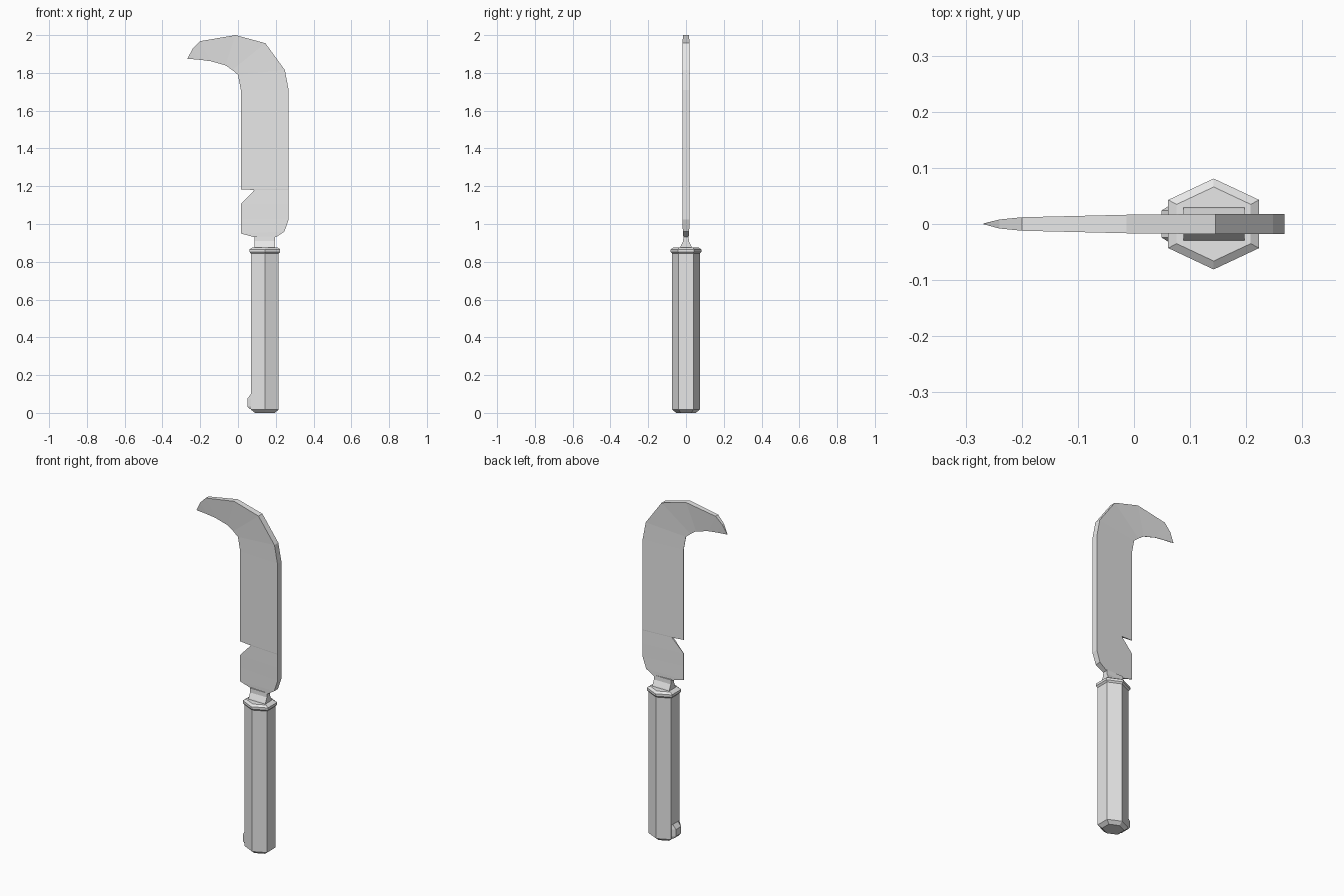
import bpy
import bmesh

cube = bpy.data.objects.get("Cube")
if cube:
    bpy.data.objects.remove(cube, do_unlink=True)

steel = bpy.data.materials.new("plain grey")
GREY = (0.8, 0.8, 0.8, 1)
steel.diffuse_color = GREY
steel.use_nodes = True
steel.node_tree.nodes["Principled BSDF"].inputs["Base Color"].default_value = GREY

CX = 0.142  # handle axis


def loft(name, rings):
    """Join closed rings of equal length with quads and cap both ends."""
    bm = bmesh.new()
    loops = [[bm.verts.new(p) for p in ring] for ring in rings]
    n = len(loops[0])
    for a, b in zip(loops, loops[1:]):
        for i in range(n):
            j = (i + 1) % n
            bm.faces.new((a[i], a[j], b[j], b[i]))
    bm.faces.new(loops[0][::-1])
    bm.faces.new(loops[-1])
    bmesh.ops.remove_doubles(bm, verts=bm.verts, dist=0.0001)
    bmesh.ops.recalc_face_normals(bm, faces=bm.faces)
    mesh = bpy.data.meshes.new(name)
    bm.to_mesh(mesh)
    bm.free()
    mesh.materials.append(steel)
    obj = bpy.data.objects.new(name, mesh)
    bpy.context.collection.objects.link(obj)
    return obj


def hexagon(r, z):
    h = r * 0.53
    pts = [(0, r), (-r, h), (-r, -h), (0, -r), (r, -h), (r, h)]
    return [(CX + x, y, z) for x, y in pts]


def rectangle(x0, x1, y, z):
    return [(x0, -y, z), (x1, -y, z), (x1, y, z), (x0, y, z)]


# Blade: wedge sections, cutting edge (x, z), spine (x, z), half thickness of each
sections = [
    (0.087, 0.93, 0.2, 0.93, 0.005, 0.014),
    (0.015, 0.95, 0.246, 0.96, 0.001, 0.017),
    (0.015, 1.03, 0.268, 1.025, 0.001, 0.018),
    (0.015, 1.105, 0.268, 1.105, 0.001, 0.018),
    (0.087, 1.18, 0.268, 1.18, 0.005, 0.018),
    (0.015, 1.184, 0.268, 1.184, 0.001, 0.018),
    (0.015, 1.71, 0.268, 1.71, 0.001, 0.018),
    (0.0, 1.79, 0.248, 1.815, 0.001, 0.018),
    (-0.03, 1.815, 0.145, 1.957, 0.001, 0.018),
    (-0.066, 1.84, -0.013, 2.0, 0.001, 0.0165),
    (-0.145, 1.862, -0.2, 1.968, 0.001, 0.012),
    (-0.2, 1.869, -0.24, 1.928, 0.001, 0.008),
    (-0.268, 1.875, -0.266, 1.879, 0.001, 0.001),
]
loft("blade", [
    [(ex, -te, ez), (sx, -ts, sz), (sx, ts, sz), (ex, te, ez)]
    for ex, ez, sx, sz, te, ts in sections
])

# Tang flaring into the collar
loft("tang", [
    rectangle(0.088, 0.197, y, z)
    for y, z in ((0.033, 0.865), (0.028, 0.882), (0.015, 0.91), (0.014, 0.935))
])

# Six-sided grip with a chamfered foot
loft("grip", [hexagon(r, z) for r, z in ((0.052, 0), (0.073, 0.017), (0.073, 0.85))])

# Collar ring on top of the grip
loft("collar", [
    hexagon(r, z)
    for r, z in ((0.073, 0.843), (0.081, 0.852), (0.081, 0.866), (0.066, 0.876))
])

# Small finger stop at the foot of the grip, on the cutting side
stop = [(0.02, 0.062), (0.035, 0.049), (0.075, 0.049), (0.1, 0.068)]
loft("finger_stop", [
    [(0.09, -0.036, z), (0.09, 0.036, z), (0.068, 0.036, z),
     (x, 0.024, z), (x, -0.024, z), (0.068, -0.036, z)]
    for z, x in stop
])
